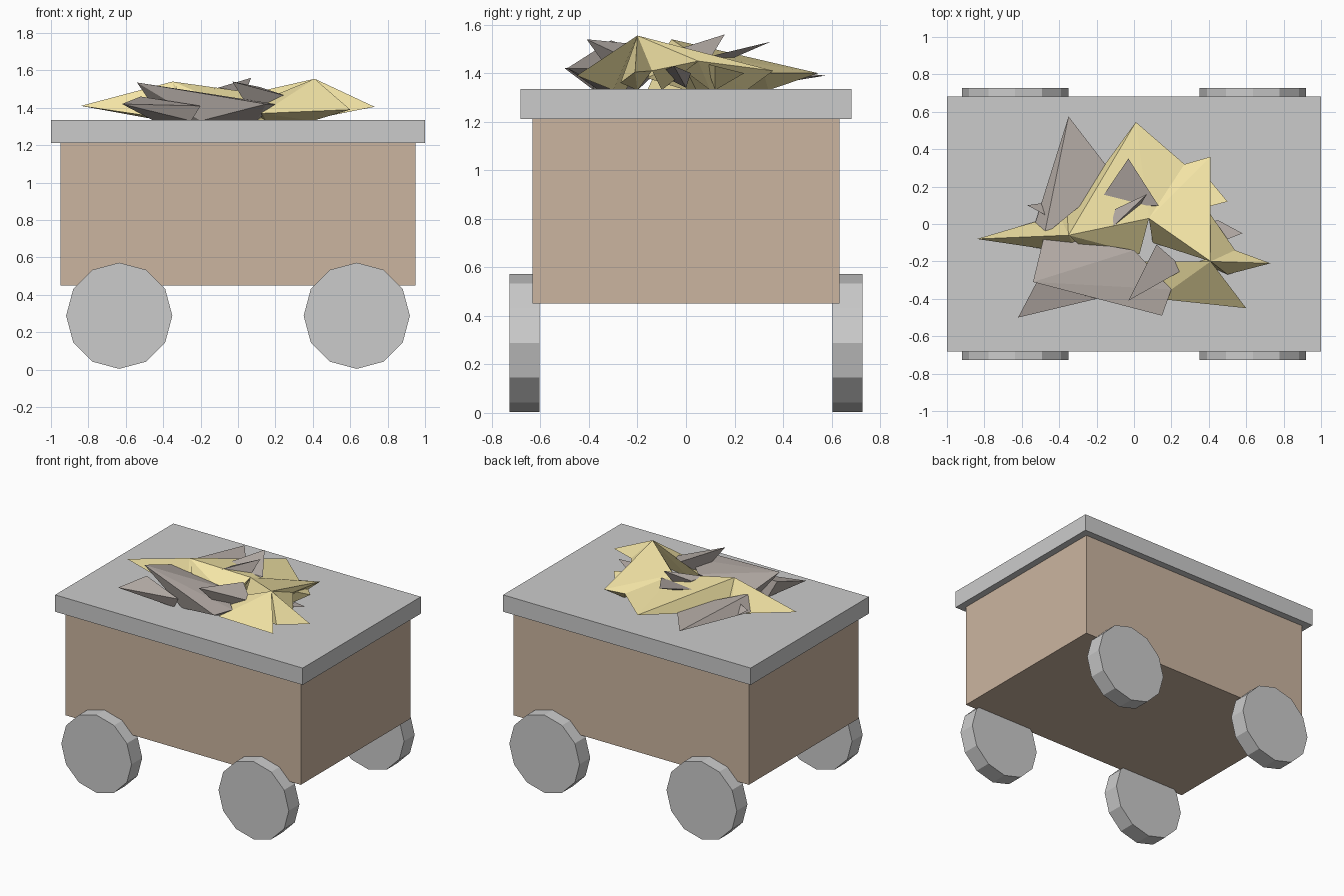
import bpy, bmesh, math
from mathutils import Vector


def material(name, rgb):
    m = bpy.data.materials.new(name)
    m.diffuse_color = (*rgb, 1)
    return m


def box(name, sx, sy, z0, z1, mat=None):
    bpy.ops.mesh.primitive_cube_add(size=1, location=(0, 0, (z0 + z1) / 2))
    o = bpy.context.object
    o.name = name
    o.scale = (sx, sy, z1 - z0)
    bpy.ops.object.transform_apply(location=False, rotation=False, scale=True)
    if mat:
        o.data.materials.append(mat)
    return o


def jagged_heap(name, shards, mat):
    """Heap of faceted shards, each the convex hull of a few points."""
    bm = bmesh.new()
    for pts in shards:
        part = bmesh.new()
        for p in pts:
            part.verts.new(p)
        bmesh.ops.convex_hull(part, input=part.verts[:])
        bmesh.ops.delete(part, geom=[v for v in part.verts if not v.link_faces], context='VERTS')
        bmesh.ops.recalc_face_normals(part, faces=part.faces[:])
        tmp = bpy.data.meshes.new("shard")
        part.to_mesh(tmp)
        part.free()
        bm.from_mesh(tmp)
        bpy.data.meshes.remove(tmp)
    me = bpy.data.meshes.new(name)
    bm.to_mesh(me)
    bm.free()
    me.materials.append(mat)
    bpy.context.collection.objects.link(bpy.data.objects.new(name, me))


wood = material("wood", (0.60, 0.46, 0.35))
gold = material("gold", (0.90, 0.78, 0.38))
stone = material("stone", (0.47, 0.42, 0.39))

# Cart body and overhanging lid
box("cart_body", 1.90, 1.264, 0.45, 1.212, wood)
box("cart_rim", 2.0, 1.364, 1.212, 1.335)

# Four 12-sided wheels
for sx in (-1, 1):
    for sy in (-1, 1):
        bpy.ops.mesh.primitive_cylinder_add(
            vertices=12, radius=0.284, depth=0.123,
            location=(sx * 0.635, sy * 0.665, 0.288), rotation=(math.pi / 2, 0, 0))
        bpy.context.object.name = ("front" if sy < 0 else "back") + ("_left" if sx < 0 else "_right") + "_wheel"

# Shared ridge points of the ore heap
ridge = Vector((-0.35, -0.06, 1.54))
saddle = Vector((0.08, 0.03, 1.48))
peak = Vector((0.41, -0.20, 1.555))
side = Vector((0.41, 0.05, 1.45))
corner = Vector((0.54, -0.14, 1.41))
notch = Vector((0.27, 0.32, 1.40))

# Gold shards
jagged_heap("gold_ore", [
    [(-0.84, -0.08, 1.41), ridge, (-0.40, 0.05, 1.33), (-0.30, -0.16, 1.33), (0, 0, 1.33)],
    [(0.01, 0.545, 1.40), ridge, saddle, notch, (-0.36, 0.04, 1.33), (0.20, 0.10, 1.33), (0.08, 0.34, 1.33)],
    [ridge, saddle, (-0.25, -0.15, 1.38), (0.03, -0.16, 1.38), (-0.2, 0, 1.33), (0, 0, 1.33)],
    [(0.41, 0.36, 1.41), saddle, peak, notch, side, (0.30, 0.10, 1.33), (0.32, 0.25, 1.33)],
    [saddle, side, peak, corner, (0.1, -0.1, 1.33), (0.40, -0.1, 1.33)],
    [(0.73, -0.21, 1.405), peak, corner, (0.50, -0.27, 1.36), (0.35, -0.20, 1.33)],
    [(0.60, -0.45, 1.39), peak, (0.03, -0.20, 1.40), (0.13, -0.40, 1.37), (0.40, -0.30, 1.33), (0.15, -0.25, 1.33)],
    [(0.50, 0.12, 1.43), (0.40, 0.24, 1.40), (0.35, 0.08, 1.44), (0.35, 0.12, 1.33)],
], gold)

# Stone shards poking through
shelf = Vector((-0.54, -0.31, 1.535))
rear = Vector((-0.48, -0.06, 1.46))
jagged_heap("stone_ore", [
    [(-0.35, 0.575, 1.39), rear, (-0.53, 0, 1.36), (-0.10, 0.25, 1.37), (-0.25, 0.20, 1.33), (-0.40, 0.02, 1.33)],
    [(-0.03, 0.35, 1.53), (-0.20, 0.10, 1.47), (0.13, 0.10, 1.47), (-0.05, 0.05, 1.40)],
    [(0.07, 0.16, 1.56), (-0.13, -0.03, 1.50), (-0.10, 0.08, 1.50), (0, 0.05, 1.38)],
    [shelf, rear, (0.15, -0.49, 1.42), (0.20, -0.35, 1.42), (0, -0.14, 1.44),
     (-0.40, -0.20, 1.33), (0.10, -0.30, 1.33), (-0.20, -0.36, 1.33)],
    [(-0.62, -0.50, 1.42), (-0.52, -0.31, 1.46), (-0.20, -0.40, 1.41), (-0.45, -0.30, 1.33), (-0.25, -0.38, 1.33)],
    [(-0.03, -0.41, 1.54), (0.12, -0.11, 1.51), (0.27, -0.24, 1.46), (0.08, -0.28, 1.36)],
    [(0.58, -0.05, 1.43), (0.45, 0.02, 1.40), (0.40, -0.12, 1.40), (0.35, 0, 1.34)],
    [(-0.57, 0.10, 1.42), (-0.46, 0.04, 1.42), (-0.50, 0.11, 1.37), (-0.40, 0.05, 1.34)],
], stone)
